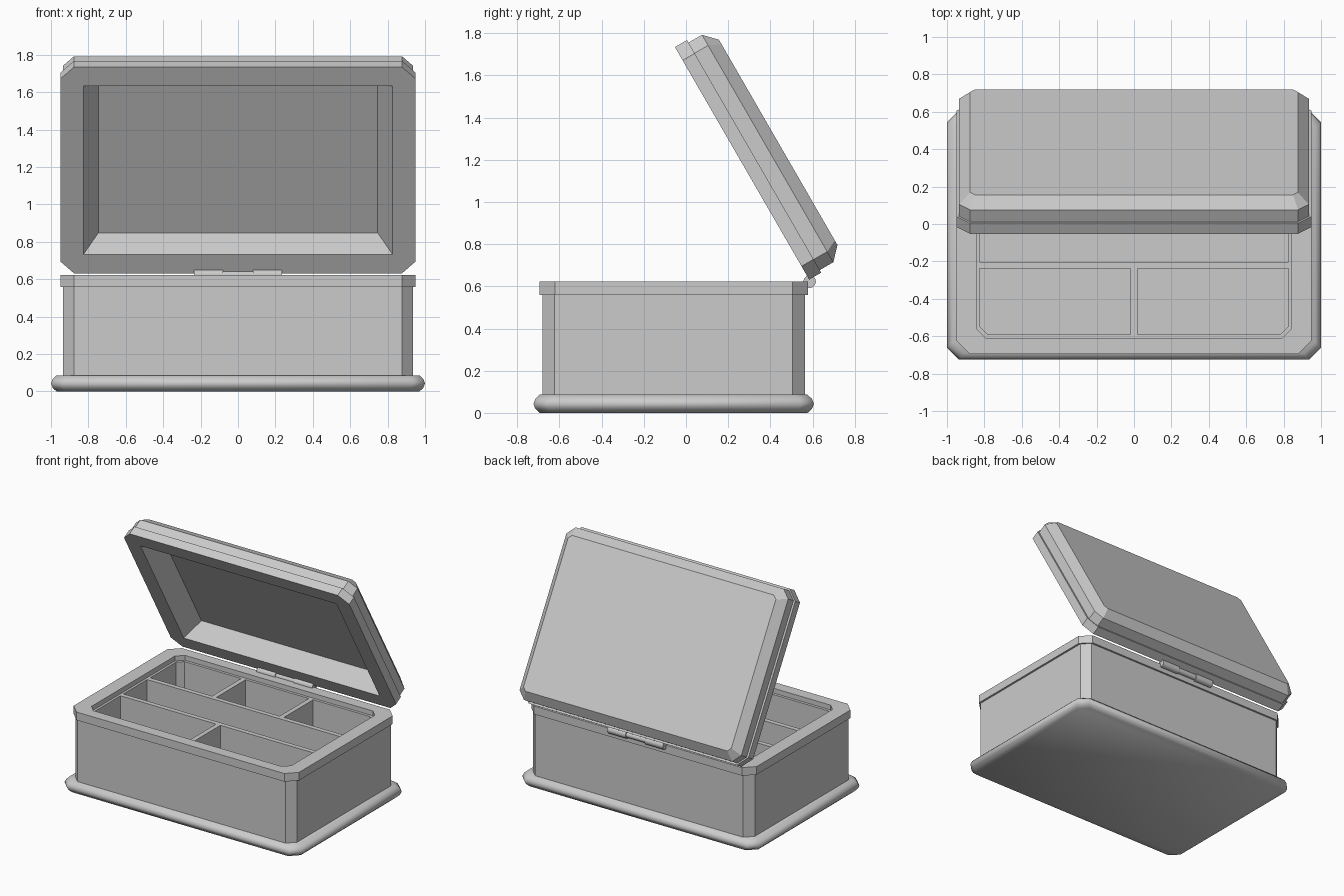
import bpy, bmesh, math
from mathutils import Matrix

if "Cube" in bpy.data.objects:
    bpy.data.objects.remove(bpy.data.objects["Cube"])

CY = -0.0585   # centre of the box in y


def octagon(hx, hy, cut):
    """Rectangle with cut corners."""
    return [(hx, -hy + cut), (hx, hy - cut), (hx - cut, hy), (-hx + cut, hy),
            (-hx, hy - cut), (-hx, -hy + cut), (-hx + cut, -hy), (hx - cut, -hy)]


def loft(name, sections, matrix, smooth=None):
    """Join stacked cut-corner rectangles (hx, hy, cut, z) into a closed solid."""
    bm = bmesh.new()
    rings = [[bm.verts.new((x, y, z)) for x, y in octagon(hx, hy, c)]
             for hx, hy, c, z in sections]
    for a, b in zip(rings, rings[1:]):
        for i in range(8):
            j = (i + 1) % 8
            bm.faces.new((a[i], a[j], b[j], b[i]))
    bm.faces.new(rings[0])
    bm.faces.new(rings[-1])
    bmesh.ops.remove_doubles(bm, verts=bm.verts, dist=1e-5)
    bmesh.ops.recalc_face_normals(bm, faces=bm.faces)
    me = bpy.data.meshes.new(name)
    bm.to_mesh(me)
    bm.free()
    ob = bpy.data.objects.new(name, me)
    bpy.context.collection.objects.link(ob)
    ob.matrix_world = matrix
    if smooth:
        shade(ob, smooth)
    return ob


def shade(ob, angle):
    bpy.ops.object.select_all(action='DESELECT')
    ob.select_set(True)
    bpy.context.view_layer.objects.active = ob
    bpy.ops.object.shade_smooth_by_angle(angle=math.radians(angle))


def box(name, x0, x1, y0, y1, z0, z1):
    bpy.ops.mesh.primitive_cube_add(size=1)
    ob = bpy.context.object
    ob.name = name
    ob.location = ((x0 + x1) / 2, (y0 + y1) / 2, (z0 + z1) / 2)
    ob.scale = (x1 - x0, y1 - y0, z1 - z0)


def knuckle(name, x0, x1, r):
    bpy.ops.mesh.primitive_cylinder_add(vertices=12, radius=r, depth=x1 - x0,
                                        location=((x0 + x1) / 2, 0.586, 0.622),
                                        rotation=(0, math.pi / 2, 0))
    bpy.context.object.name = name
    shade(bpy.context.object, 40)


place = Matrix.Translation((0, CY, 0))

# rounded base moulding
profile = [(0.03, 0), (0.009, 0.02), (0, 0.043), (0.009, 0.066), (0.03, 0.086)]
loft("base_moulding", [(1 - d, 0.665 - d, 0.063, z) for d, z in profile], place, 45)

# box walls, rim, inner ledge and tray well
FLOOR, TRAY = 0.15, 0.585
loft("box_body", [
    (0.935, 0.6225, 0.058, 0.07), (0.935, 0.6225, 0.058, 0.56),
    (0.95, 0.6365, 0.073, 0.56), (0.95, 0.6365, 0.073, 0.622),
    (0.843, 0.5515, 0.05, 0.622), (0.843, 0.5515, 0.05, TRAY),
    (0.825, 0.531, 0.042, TRAY), (0.825, 0.531, 0.042, FLOOR)], place)

# compartment dividers
T = 0.018
D = 0.1615
for name, s in (("front_row_divider", -1), ("back_row_divider", 1)):
    y = CY + s * D
    box(name, -0.825, 0.825, y - T, y + T, FLOOR, TRAY)
box("front_cross_divider", -T, T, CY - 0.531, CY - D - T, FLOOR, TRAY)
for name, x in (("back_left_cross_divider", -0.285), ("back_right_cross_divider", 0.285)):
    box(name, x - T, x + T, CY + D + T, CY + 0.531, FLOOR, TRAY)

# open lid with tapered recess, rim and bevelled top
open_lid = (Matrix.Translation((0, 0.584, 0.632)) @ Matrix.Rotation(math.radians(-60), 4, 'X')
            @ Matrix.Translation((0, -0.6365, 0)))
loft("lid", [
    (0.747, 0.471, 0, 0.145), (0.826, 0.52, 0, 0),
    (0.95, 0.6365, 0.073, 0), (0.95, 0.6365, 0.073, 0.066),
    (0.935, 0.6225, 0.058, 0.066), (0.935, 0.6225, 0.058, 0.14),
    (0.876, 0.562, 0.025, 0.198)], open_lid)

# hinge barrel
knuckle("hinge_left", -0.235, -0.08, 0.03)
knuckle("hinge_pin", -0.08, 0.08, 0.022)
knuckle("hinge_right", 0.08, 0.235, 0.03)
